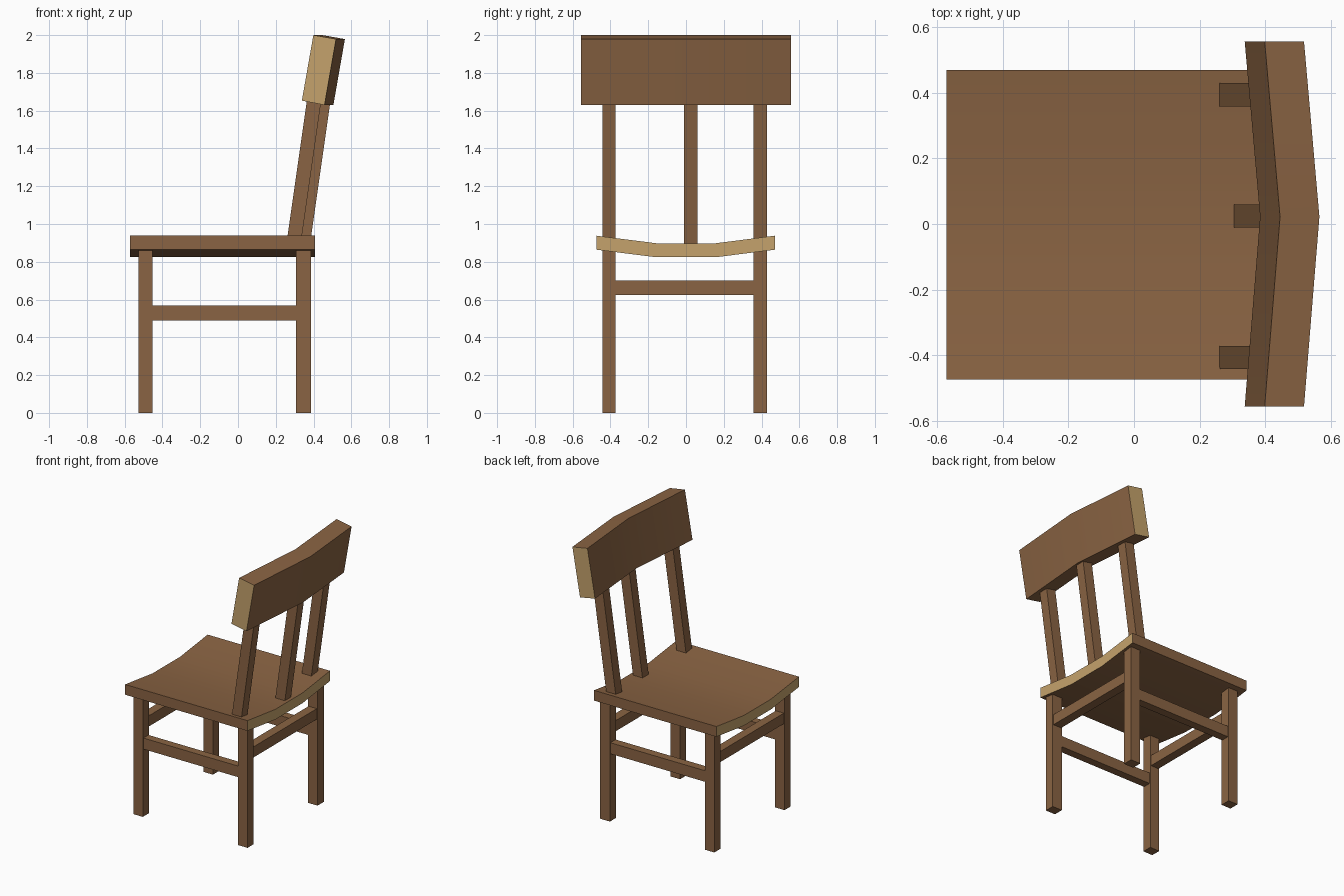
import bpy, bmesh

if "Cube" in bpy.data.objects:
    bpy.data.objects.remove(bpy.data.objects["Cube"])


def material(name, rgb):
    m = bpy.data.materials.new(name)
    m.diffuse_color = (*rgb, 1)
    m.use_nodes = True
    m.node_tree.nodes["Principled BSDF"].inputs["Base Color"].default_value = m.diffuse_color
    return m


BROWN = material("brown wood", (0.255, 0.127, 0.056))
TAN = material("pale end grain", (0.56, 0.365, 0.150))


def loft(name, sections, end_grain=False, smooth=False):
    """Skin a list of matching closed cross-sections and cap both ends."""
    bm = bmesh.new()
    rings = [[bm.verts.new(p) for p in s] for s in sections]
    n = len(rings[0])
    for a, b in zip(rings, rings[1:]):
        for i in range(n):
            j = (i + 1) % n
            bm.faces.new((a[i], a[j], b[j], b[i]))
    for r in (rings[0], rings[-1]):
        bm.faces.new(r).material_index = 1 if end_grain else 0
    bmesh.ops.recalc_face_normals(bm, faces=bm.faces)
    me = bpy.data.meshes.new(name)
    bm.to_mesh(me)
    bm.free()
    me.materials.append(BROWN)
    if end_grain:
        me.materials.append(TAN)
    ob = bpy.data.objects.new(name, me)
    bpy.context.collection.objects.link(ob)
    if smooth:
        bpy.ops.object.select_all(action='DESELECT')
        ob.select_set(True)
        bpy.context.view_layer.objects.active = ob
        bpy.ops.object.shade_smooth_by_angle(angle=0.6)
    return ob


def bar(name, x, y, z, lean=0.0):
    """Box from (min, max) pairs; lean shifts x per unit of height."""
    def ring(h):
        s = lean * (h - z[0])
        return [(x[0] + s, y[0], h), (x[1] + s, y[0], h),
                (x[1] + s, y[1], h), (x[0] + s, y[1], h)]
    return loft(name, [ring(z[0]), ring(z[1])])


# Dished seat, pale on its front and back ends
dish = [(-0.474, 0.938), (-0.157, 0.898), (0.157, 0.898), (0.470, 0.938)]
outline = dish + [(y, z - 0.074) for y, z in reversed(dish)]
loft("seat", [[(x, y, z) for y, z in outline] for x in (-0.572, 0.407)],
     end_grain=True, smooth=True)

# Legs
FRONT_X, BACK_X = (-0.528, -0.452), (0.308, 0.386)
SIDES = {"right": (-0.442, -0.372), "left": (0.358, 0.430)}
for side, y in SIDES.items():
    bar("front_leg_" + side, FRONT_X, y, (0, 0.875))
    bar("back_leg_" + side, BACK_X, y, (0, 0.875))
    # Side stretchers
    bar("side_stretcher_" + side, (-0.47, 0.33), (y[0] + 0.006, y[1] - 0.006), (0.488, 0.568))

# Front and back stretchers
for name, x in (("front_stretcher", FRONT_X), ("back_stretcher", BACK_X)):
    bar(name, (x[0] + 0.006, x[1] - 0.006), (-0.39, 0.38), (0.623, 0.700))

# Leaning back slats
LEAN = 0.143
for name, x0, y, z0 in (("back_slat_right", 0.262, SIDES["right"], 0.935),
                        ("back_slat_left", 0.262, SIDES["left"], 0.935),
                        ("back_slat_middle", 0.306, (-0.010, 0.060), 0.898)):
    x0 -= 0.04 * LEAN
    bar(name, (x0, x0 + 0.076), y, (z0 - 0.04, 1.76), LEAN)

# Bent top rail, pale on its two ends
rail = [(0.338, 1.653), (0.399, 2.0), (0.519, 1.979), (0.458, 1.630)]
loft("top_rail", [[(x + dx, y, z) for x, z in rail]
                  for y, dx in ((-0.557, 0), (0.022, 0.047), (0.557, 0))],
     end_grain=True, smooth=True)
